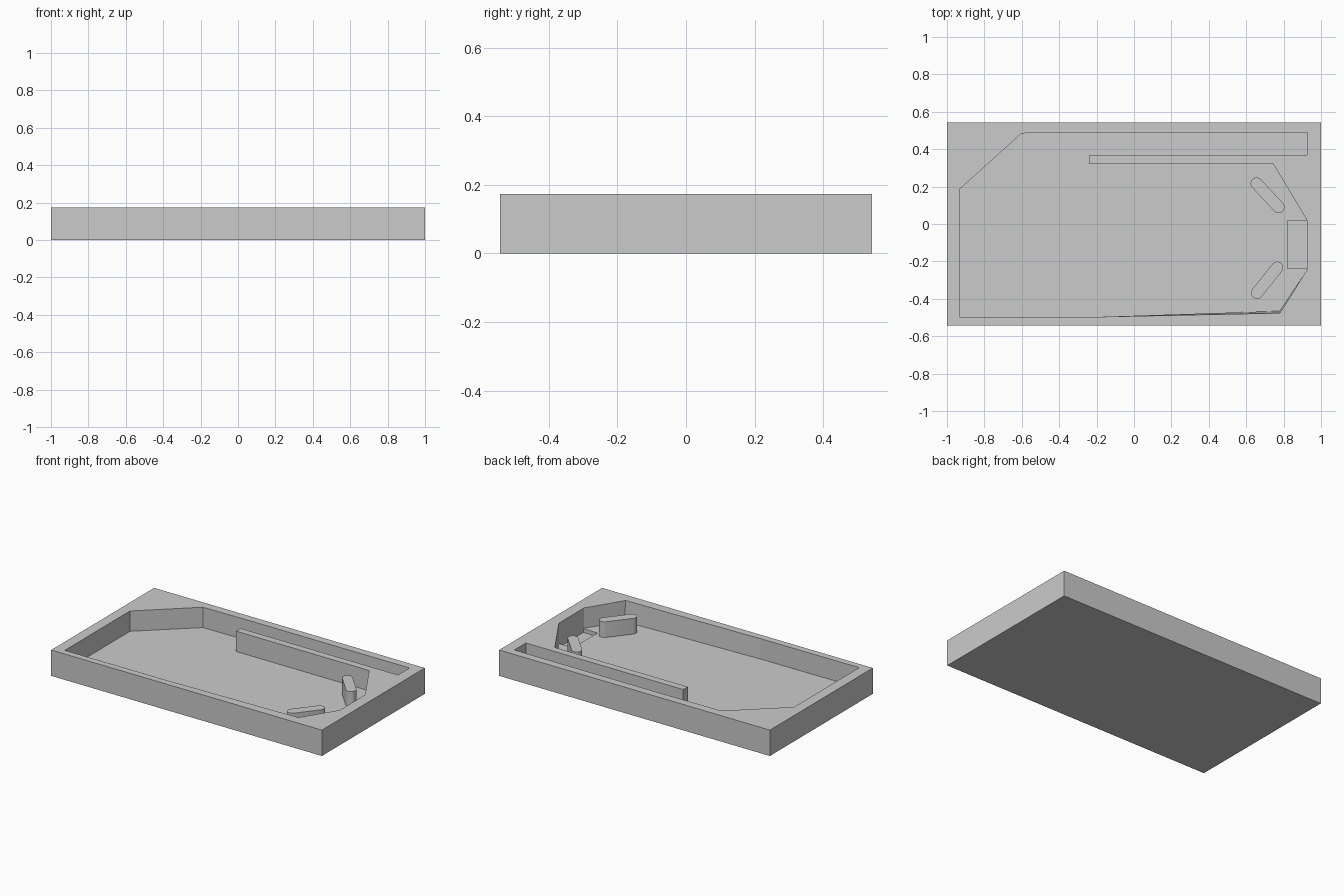
import bpy, bmesh, math
from mathutils import Vector

if "Cube" in bpy.data.objects:
    bpy.data.objects.remove(bpy.data.objects["Cube"])

H, FLOOR, DRAIN, POST_TOP = 0.173, 0.037, 0.012, 0.142


def prism(name, outline, z0, z1, top_outline=None):
    """Solid between a lower outline and an upper one (same point count)."""
    bm = bmesh.new()
    low = [bm.verts.new((x, y, z0)) for x, y in outline]
    top = [bm.verts.new((x, y, z1)) for x, y in (top_outline or outline)]
    n = len(low)
    bm.faces.new(low[::-1])
    bm.faces.new(top)
    for i in range(n):
        j = (i + 1) % n
        bm.faces.new((low[i], low[j], top[j], top[i]))
    bmesh.ops.recalc_face_normals(bm, faces=bm.faces)
    mesh = bpy.data.meshes.new(name)
    bm.to_mesh(mesh)
    bm.free()
    obj = bpy.data.objects.new(name, mesh)
    bpy.context.collection.objects.link(obj)
    return obj


def rect(x0, y0, x1, y1):
    return [(x0, y0), (x1, y0), (x1, y1), (x0, y1)]


def cut(target, cutter):
    """Subtract a cutter, then discard it."""
    cutter.hide_render = True
    mod = target.modifiers.new("cut", "BOOLEAN")
    mod.operation, mod.solver, mod.object = "DIFFERENCE", "EXACT", cutter
    bpy.context.view_layer.objects.active = target
    bpy.ops.object.modifier_apply(modifier=mod.name)
    bpy.data.objects.remove(cutter)


def capsule(a, b, r, steps=8):
    """Stadium outline around the segment a-b."""
    a, b = Vector(a), Vector(b)
    ang = math.atan2(b.y - a.y, b.x - a.x)
    pts = []
    for c, start in ((b, ang - math.pi / 2), (a, ang + math.pi / 2)):
        for i in range(steps + 1):
            t = start + math.pi * i / steps
            pts.append((c.x + r * math.cos(t), c.y + r * math.sin(t)))
    return pts


# tray block
tray = prism("tray", rect(-1, -0.543, 1, 0.543), 0, H)

# playfield pocket: the notch in its outline leaves the lane divider standing
pocket = [(-0.93, -0.5), (-0.2, -0.497), (0.78, -0.465), (0.925, -0.247),
          (0.925, 0.02), (0.745, 0.32), (-0.237, 0.32), (-0.237, 0.368),
          (0.925, 0.368), (0.925, 0.49), (-0.24, 0.49), (-0.6, 0.485),
          (-0.93, 0.188)]
pocket_top = list(pocket)
pocket_top[2] = (0.78, -0.478)      # this wall corner leans outward slightly
cut(tray, prism("pocket_cutter", pocket, FLOOR, H + 0.02, pocket_top))

# drain recess in the floor between the two paddles
cut(tray, prism("drain_cutter", rect(0.82, -0.238, 0.925, 0.02), DRAIN, FLOOR + 0.02))

# paddles
for name, a, b in (("back_paddle", (0.655, 0.217), (0.773, 0.09)),
                   ("front_paddle", (0.658, -0.368), (0.766, -0.233))):
    paddle = prism(name, capsule(a, b, 0.032), FLOOR - 0.005, POST_TOP)
    bpy.context.view_layer.objects.active = paddle
    bpy.ops.object.select_all(action="DESELECT")
    paddle.select_set(True)
    bpy.ops.object.shade_smooth_by_angle(angle=math.radians(35))
